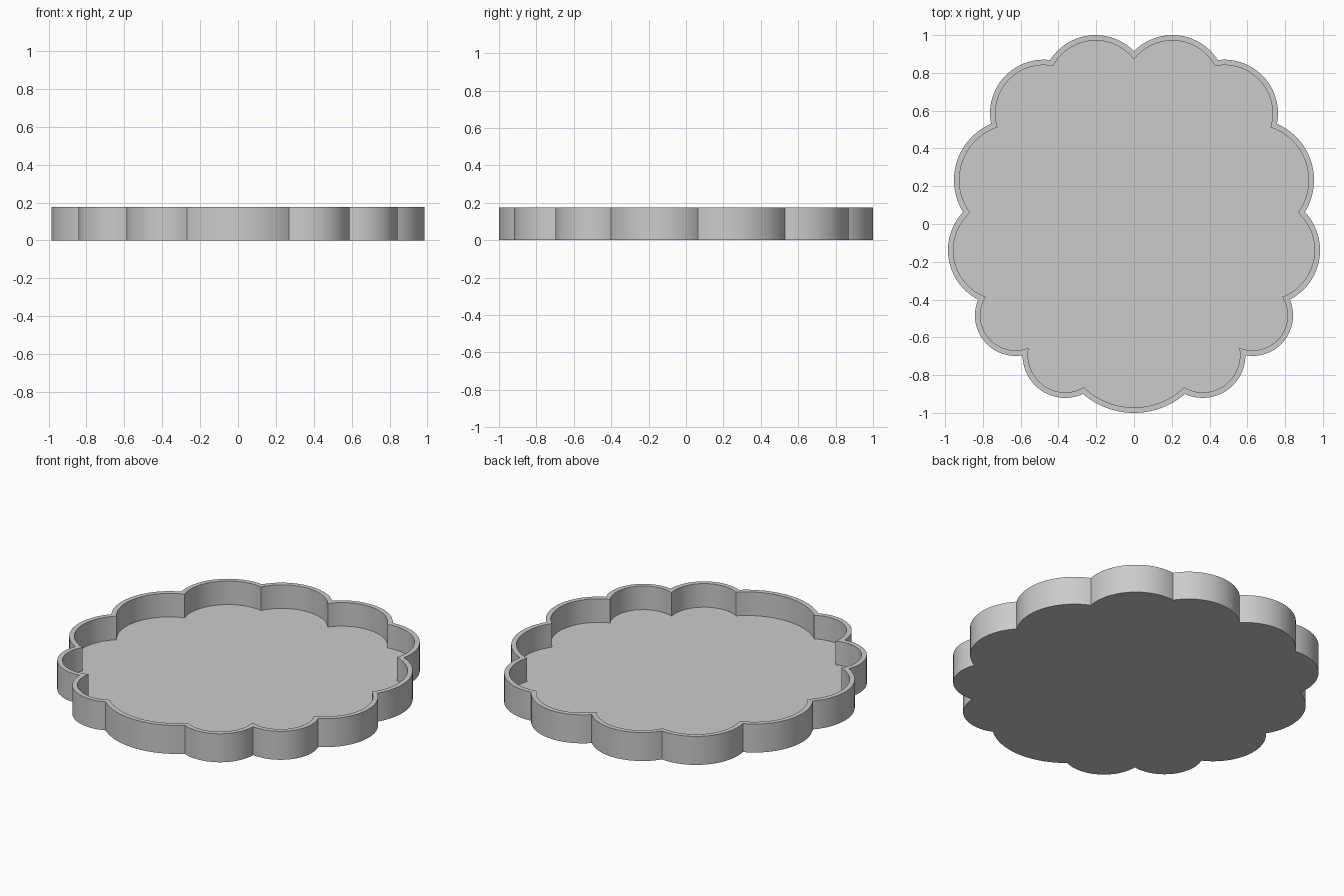
import bpy, bmesh, math
from mathutils import Vector
from mathutils.geometry import intersect_sphere_sphere_2d

cube = bpy.data.objects.get("Cube")
if cube:
    bpy.data.objects.remove(cube, do_unlink=True)

HEIGHT, FLOOR, WALL, STEPS = 0.175, 0.03, 0.029, 24

# Right half of the scalloped outline: cusps, and one point on each lobe between them
half_cusps = [(0, .915), (.444, .868), (.757, .53), (.905, .063),
              (.825, -.4), (.59, -.695), (.27, -.9)]
half_bulges = [(.206, 1), (.678, .788), (.953, .24), (.985, -.145),
               (.779, -.636), (.524, -.854)]


def mirrored(points):
    return [(-x, y) for x, y in reversed(points)]


cusps = [Vector(p) for p in half_cusps + mirrored(half_cusps[1:])]
bulges = [Vector(p) for p in half_bulges + [(0, -1)] + mirrored(half_bulges)]
COUNT = len(cusps)


def circle_through(a, b, c):
    """Centre and radius of the circle through three points."""
    u, v = b - a, c - a
    d = 2 * u.cross(v)
    offset = Vector((v.y * u.dot(u) - u.y * v.dot(v),
                     u.x * v.dot(v) - v.x * u.dot(u))) / d
    return a + offset, offset.length


circles = [circle_through(cusps[i], bulges[i], cusps[(i + 1) % COUNT])
           for i in range(COUNT)]


def outline(inset):
    """Clockwise points along all lobes, moved inwards by the inset."""
    corners = []
    for i, cusp in enumerate(cusps):
        (a, ra), (b, rb) = circles[i - 1], circles[i]
        hits = intersect_sphere_sphere_2d(a, ra - inset, b, rb - inset)
        corners.append(min(hits, key=lambda p: (p - cusp).length))
    points = []
    for i, (centre, radius) in enumerate(circles):
        s = corners[i] - centre
        e = corners[(i + 1) % COUNT] - centre
        start = math.atan2(s.y, s.x)
        sweep = (start - math.atan2(e.y, e.x)) % math.tau
        for k in range(STEPS):
            t = start - sweep * k / STEPS
            points.append(centre + (radius - inset) * Vector((math.cos(t), math.sin(t))))
    return points


# Tray: underside, outer wall, rim, inner wall and floor
outer, inner = outline(0), outline(WALL)
bm = bmesh.new()
rings = [[bm.verts.new((p.x, p.y, z)) for p in pts]
         for pts, z in ((outer, 0), (outer, HEIGHT), (inner, HEIGHT), (inner, FLOOR))]
for low, high in zip(rings, rings[1:]):
    for i in range(len(low)):
        j = (i + 1) % len(low)
        bm.faces.new((low[i], low[j], high[j], high[i]))
bm.faces.new(rings[0])
bm.faces.new(rings[-1])
bmesh.ops.recalc_face_normals(bm, faces=bm.faces)
mesh = bpy.data.meshes.new("scalloped_tray")
bm.to_mesh(mesh)
bm.free()
tray = bpy.data.objects.new("scalloped_tray", mesh)
bpy.context.collection.objects.link(tray)

# Plain grey finish
grey = bpy.data.materials.new("light_grey")
grey.use_nodes = True
colour = (0.6, 0.6, 0.6, 1)
grey.diffuse_color = colour
grey.node_tree.nodes["Principled BSDF"].inputs["Base Color"].default_value = colour
mesh.materials.append(grey)

bpy.ops.object.select_all(action='DESELECT')
tray.select_set(True)
bpy.context.view_layer.objects.active = tray
bpy.ops.object.shade_smooth_by_angle(angle=math.radians(25))
